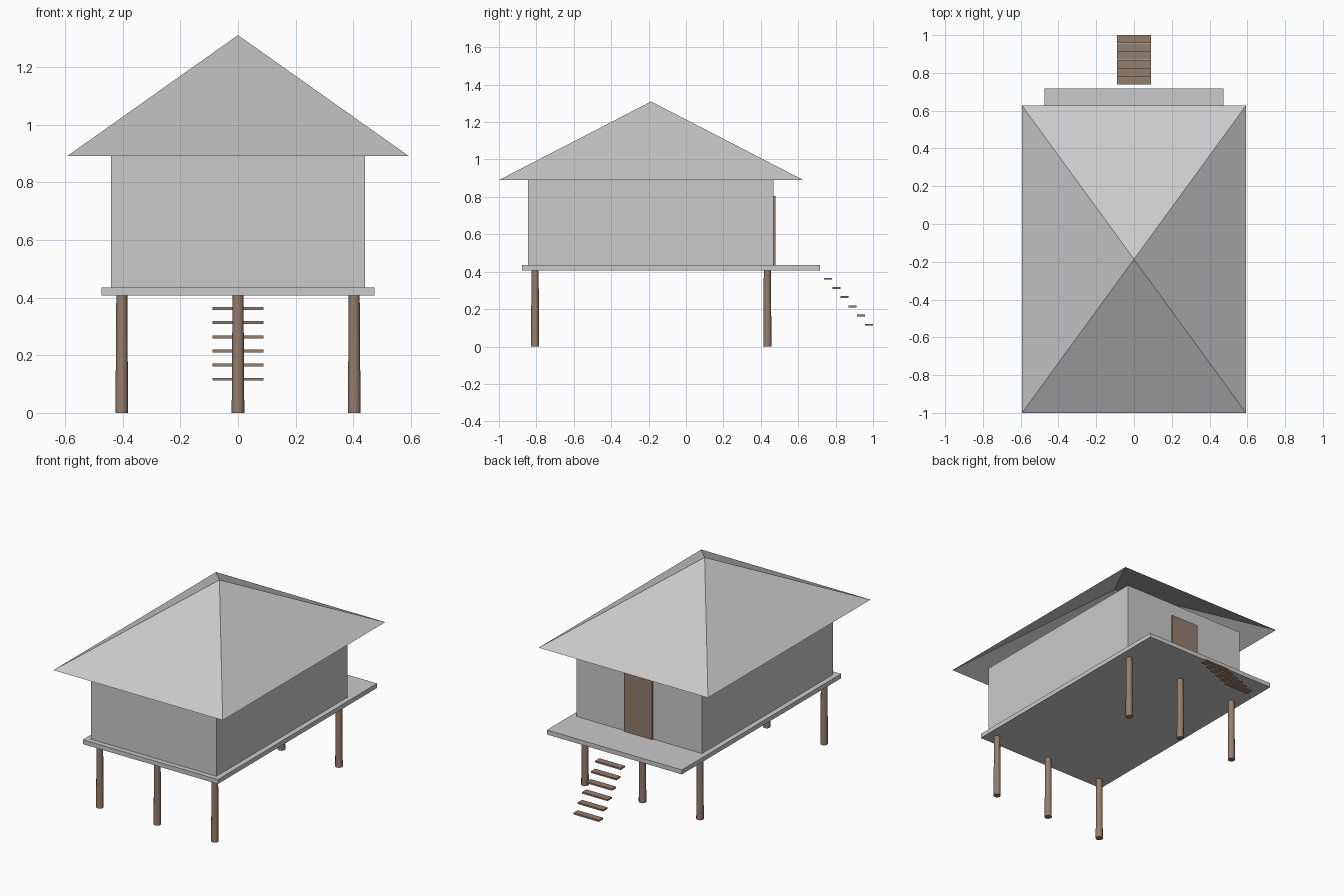
import bpy, bmesh, math
from mathutils import Matrix

if "Cube" in bpy.data.objects:
    bpy.data.objects.remove(bpy.data.objects["Cube"])


def material(name, rgb):
    m = bpy.data.materials.new(name)
    m.diffuse_color = (*rgb, 1.0)
    m.use_nodes = True
    m.node_tree.nodes["Principled BSDF"].inputs["Base Color"].default_value = m.diffuse_color
    return m


GREY = material("plain grey", (0.59, 0.59, 0.59))
WOOD = material("brown wood", (0.30, 0.21, 0.155))


def finish(name, bm, mat):
    mesh = bpy.data.meshes.new(name)
    bm.to_mesh(mesh)
    bm.free()
    mesh.materials.append(mat)
    ob = bpy.data.objects.new(name, mesh)
    bpy.context.collection.objects.link(ob)
    return ob


def box(name, mat, x, y, z):
    """Box from (min, max) ranges on each axis."""
    bm = bmesh.new()
    bmesh.ops.create_cube(bm, size=1)
    for v in bm.verts:
        for i, (lo, hi) in enumerate((x, y, z)):
            v.co[i] = lo if v.co[i] < 0 else hi
    return finish(name, bm, mat)


# Platform, house body and door
box("platform", GREY, (-0.473, 0.473), (-0.877, 0.717), (0.407, 0.435))
box("walls", GREY, (-0.44, 0.44), (-0.845, 0.468), (0.435, 0.89))
box("door", WOOD, (-0.098, 0.098), (0.46, 0.478), (0.435, 0.805))

# Hollow pyramid roof, open underneath
x, y0, y1, eave = 0.593, -1.0, 0.627, 0.89
bm = bmesh.new()
rim = [bm.verts.new((px, py, eave)) for px, py in ((-x, y0), (x, y0), (x, y1), (-x, y1))]
apex = bm.verts.new((0, (y0 + y1) / 2, 1.31))
for i in range(4):
    bm.faces.new((rim[i], rim[(i + 1) % 4], apex))
finish("roof", bm, GREY)

# Six slightly tapered stilts
for row, py in (("front", -0.807), ("back", 0.435)):
    for side, px in (("left", -0.403), ("middle", 0.0), ("right", 0.403)):
        bm = bmesh.new()
        bmesh.ops.create_cone(bm, cap_ends=True, segments=12, radius1=0.022,
                              radius2=0.019, depth=0.407,
                              matrix=Matrix.Translation((px, py, 0.2035)))
        ob = finish(f"{row}_{side}_stilt", bm, WOOD)
        bpy.context.view_layer.objects.active = ob
        ob.select_set(True)
        bpy.ops.object.shade_smooth_by_angle(angle=math.radians(40))
        ob.select_set(False)

# Floating steps down from the porch
for i in range(6):
    cy, cz = 0.76 + i * 0.0437, 0.362 - i * 0.0491
    box(f"step_{i + 1}", WOOD, (-0.089, 0.089), (cy - 0.0215, cy + 0.0215),
        (cz - 0.005, cz + 0.005))
